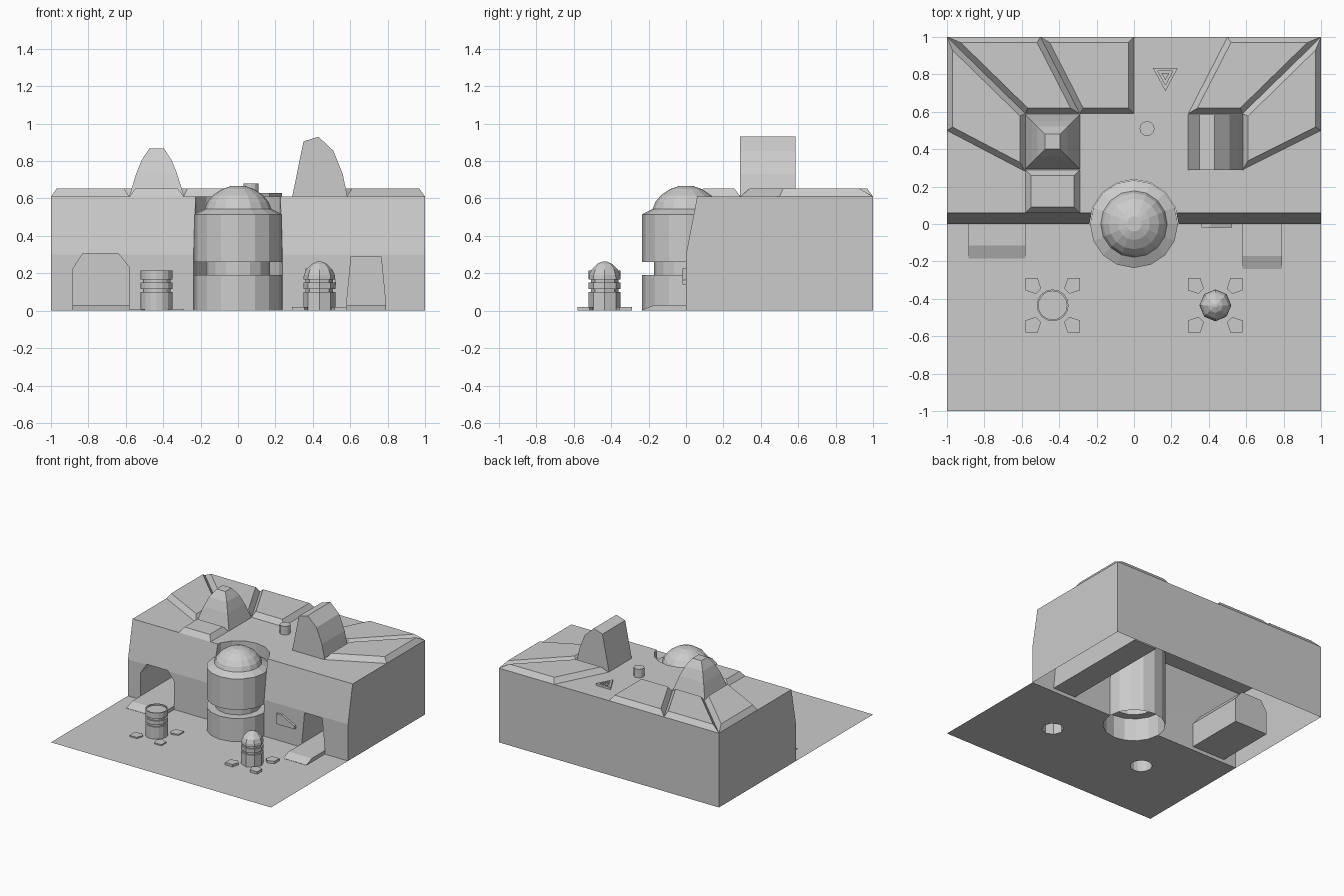
import bpy, bmesh, math
from mathutils import Vector
from mathutils.geometry import intersect_line_line

if "Cube" in bpy.data.objects:
    bpy.data.objects.remove(bpy.data.objects["Cube"])

stone = bpy.data.materials.new("plain_grey")
stone.diffuse_color = (0.6, 0.6, 0.6, 1)
stone.use_nodes = True
stone.node_tree.nodes["Principled BSDF"].inputs["Base Color"].default_value = stone.diffuse_color


def finish(name, bm):
    bmesh.ops.remove_doubles(bm, verts=bm.verts, dist=1e-5)
    bmesh.ops.recalc_face_normals(bm, faces=bm.faces)
    me = bpy.data.meshes.new(name)
    bm.to_mesh(me)
    bm.free()
    me.materials.append(stone)
    ob = bpy.data.objects.new(name, me)
    bpy.context.collection.objects.link(ob)
    return ob


def loft(name, rings, cap_start=True, cap_end=True):
    """Skin a list of equal-length point rings."""
    bm = bmesh.new()
    rows = [[bm.verts.new(p) for p in ring] for ring in rings]
    n = len(rows[0])
    for a, b in zip(rows, rows[1:]):
        for i in range(n):
            j = (i + 1) % n
            bm.faces.new((a[i], a[j], b[j], b[i]))
    if cap_start:
        bm.faces.new(rows[0])
    if cap_end:
        bm.faces.new(rows[-1])
    return finish(name, bm)


def extrude_y(name, prof, y0, y1):
    return loft(name, [[(x, y, z) for x, z in prof] for y in (y0, y1)])


def extrude_x(name, prof, x0, x1):
    return loft(name, [[(x, y, z) for y, z in prof] for x in (x0, x1)])


def extrude_z(name, prof, z0, z1):
    return loft(name, [[(x, y, z) for x, y in prof] for z in (z0, z1)])


def lathe(name, prof, sides, cx=0, cy=0, closed_base=False):
    rings = []
    for r, z in prof:
        rings.append([(cx + r * math.cos(math.tau * i / sides),
                       cy + r * math.sin(math.tau * i / sides), z) for i in range(sides)])
    return loft(name, rings, closed_base, True)


def inset(poly, d):
    """Move every edge of a convex outline inwards by d."""
    c = sum((Vector((*p, 0)) for p in poly), Vector()) / len(poly)
    lines = []
    for i, p in enumerate(poly):
        a, b = Vector((*p, 0)), Vector((*poly[(i + 1) % len(poly)], 0))
        nrm = Vector((a.y - b.y, b.x - a.x, 0)).normalized()
        if nrm.dot(c - a) < 0:
            nrm = -nrm
        lines.append((a + nrm * d, b + nrm * d))
    return [intersect_line_line(*lines[i - 1], *lines[i])[0].xy for i in range(len(poly))]


def cut(ob, cutters):
    bpy.context.view_layer.objects.active = ob
    for c in cutters:
        m = ob.modifiers.new("cut", 'BOOLEAN')
        m.operation, m.solver, m.object = 'DIFFERENCE', 'EXACT', c
        bpy.ops.object.modifier_apply(modifier=m.name)
    for c in cutters:
        bpy.data.objects.remove(c)


def drop_faces(ob, test):
    bm = bmesh.new()
    bm.from_mesh(ob.data)
    bmesh.ops.delete(bm, geom=[f for f in bm.faces if test(f)], context='FACES')
    bm.to_mesh(ob.data)
    bm.free()


# Main block with two door niches and a round bay, open underneath
block = extrude_x("main_block", [(0, 0), (0, 0.3), (0.06, 0.61), (1, 0.61), (1, 0)], -1, 1)
left_door = [(-0.885, 0.03), (-0.885, 0.22), (-0.83, 0.305), (-0.64, 0.305), (-0.58, 0.23), (-0.58, 0.03)]
right_door = [(0.58, 0.03), (0.605, 0.29), (0.765, 0.29), (0.79, 0.03)]
cut(block, [extrude_y("left_cutter", left_door, -0.1, 0.5),
            extrude_y("right_cutter", right_door, -0.1, 0.95),
            lathe("bay_cutter", [(0.238, -0.1), (0.238, 0.8)], 16, closed_base=True)])
drop_faces(block, lambda f: f.calc_center_median().z < 0.001)

# Forecourt sheet with openings below the round parts
court = extrude_z("forecourt", [(-1, -1), (1, -1), (1, 0), (-1, 0)], -0.02, 0)
cut(court, [lathe("hole_cutter", [(r, -0.1), (r, 0.1)], n, x, y, True)
            for r, n, x, y in ((0.234, 16, 0, 0), (0.083, 16, -0.435, -0.435), (0.083, 8, 0.435, -0.435))])
drop_faces(court, lambda f: f.calc_center_median().z < -0.001)

# Door ramps
for name, x0, x1, ya, yb in (("left_ramp", -0.885, -0.58, -0.115, -0.185),
                             ("right_ramp", 0.58, 0.79, -0.17, -0.24)):
    extrude_x(name, [(0, 0), (0, 0.03), (ya, 0.03), (yb, 0.002), (yb, 0)], x0, x1)

# Round domed tower with a groove
lathe("round_tower", [(0.235, 0), (0.235, 0.19), (0.17, 0.19), (0.17, 0.26), (0.235, 0.26),
                      (0.235, 0.515), (0.178, 0.545), (0.165, 0.58), (0.135, 0.617),
                      (0.085, 0.65), (0.04, 0.666), (0, 0.668)][:-1], 16)

# Bevelled roof panels
panels = {
    "roof_panel_left_back": [(-1, 1), (-0.58, 0.59), (-0.29, 0.59), (-0.5, 1)],
    "roof_panel_middle_back": [(-0.5, 1), (-0.29, 0.59), (0, 0.59), (0, 1)],
    "roof_panel_left_side": [(-1, 1), (-1, 0.5), (-0.58, 0.28), (-0.58, 0.59)],
    "roof_panel_left_front": [(-0.58, 0.06), (-0.29, 0.06), (-0.29, 0.29), (-0.58, 0.29)],
    "roof_panel_right_back": [(0.5, 1), (0.29, 0.59), (0.58, 0.59), (1, 1)],
    "roof_panel_right_side": [(1, 1), (0.58, 0.59), (0.58, 0.29), (1, 0.5)],
}
for name, base in panels.items():
    loft(name, [[(x, y, 0.61) for x, y in base],
                [(x, y, 0.652) for x, y in inset(base, 0.03)]], cap_start=False)

# Stepped square turret on the left of the roof
loft("square_turret", [[(-0.435 + sx * h, 0.44 + sy * h, z)
                        for sx, sy in ((-1, -1), (1, -1), (1, 1), (-1, 1))]
                       for h, z in ((0.147, 0.61), (0.11, 0.73), (0.08, 0.805), (0.04, 0.866))],
     cap_start=False)

# Curved wedge turret on the right of the roof
extrude_y("wedge_turret", [(0.29, 0.61), (0.35, 0.905), (0.43, 0.93), (0.51, 0.855),
                           (0.56, 0.73), (0.585, 0.61)], 0.29, 0.585)

# Roof vent and triangular hatch frame
lathe("roof_vent", [(0.04, 0.61), (0.04, 0.68)], 12, 0.07, 0.51)
tri = [(0.1, 0.835), (0.235, 0.835), (0.168, 0.71)]
inner = inset(tri, 0.016)
loft("roof_hatch", [[(x, y, z) for x, y in p] for p, z in
                    ((tri, 0.61), (tri, 0.628), (inner, 0.628), (inner, 0.612))], cap_start=False)
extrude_z("hatch_stud", inset(tri, 0.028), 0.61, 0.624)

# Wall panel with a sloping top
extrude_y("wall_panel", [(0.36, 0.14), (0.525, 0.14), (0.525, 0.165), (0.41, 0.225), (0.36, 0.225)], -0.018, 0.0)

# Two small posts on the forecourt, each with four foot plates
shaft = [(0.085, 0), (0.085, 0.1), (0.074, 0.1), (0.074, 0.117), (0.085, 0.117),
         (0.085, 0.15), (0.074, 0.15), (0.074, 0.168), (0.085, 0.168)]
lathe("flat_post", shaft + [(0.085, 0.215), (0.076, 0.215), (0.076, 0.205)], 16, -0.435, -0.435)
lathe("domed_post", shaft + [(0.083, 0.19), (0.07, 0.22), (0.04, 0.25), (0.01, 0.264)], 8, 0.435, -0.435)
foot = [(0.145, 0.145), (0.08, 0.145), (0.062, 0.09), (0.09, 0.062), (0.145, 0.08)]
for side, cx, h in (("left", -0.435, 0.01), ("right", 0.435, 0.02)):
    for sx in (-1, 1):
        for sy in (-1, 1):
            extrude_z(side + "_foot_plate", [(cx + sx * x, -0.435 + sy * y) for x, y in foot], 0, h)
